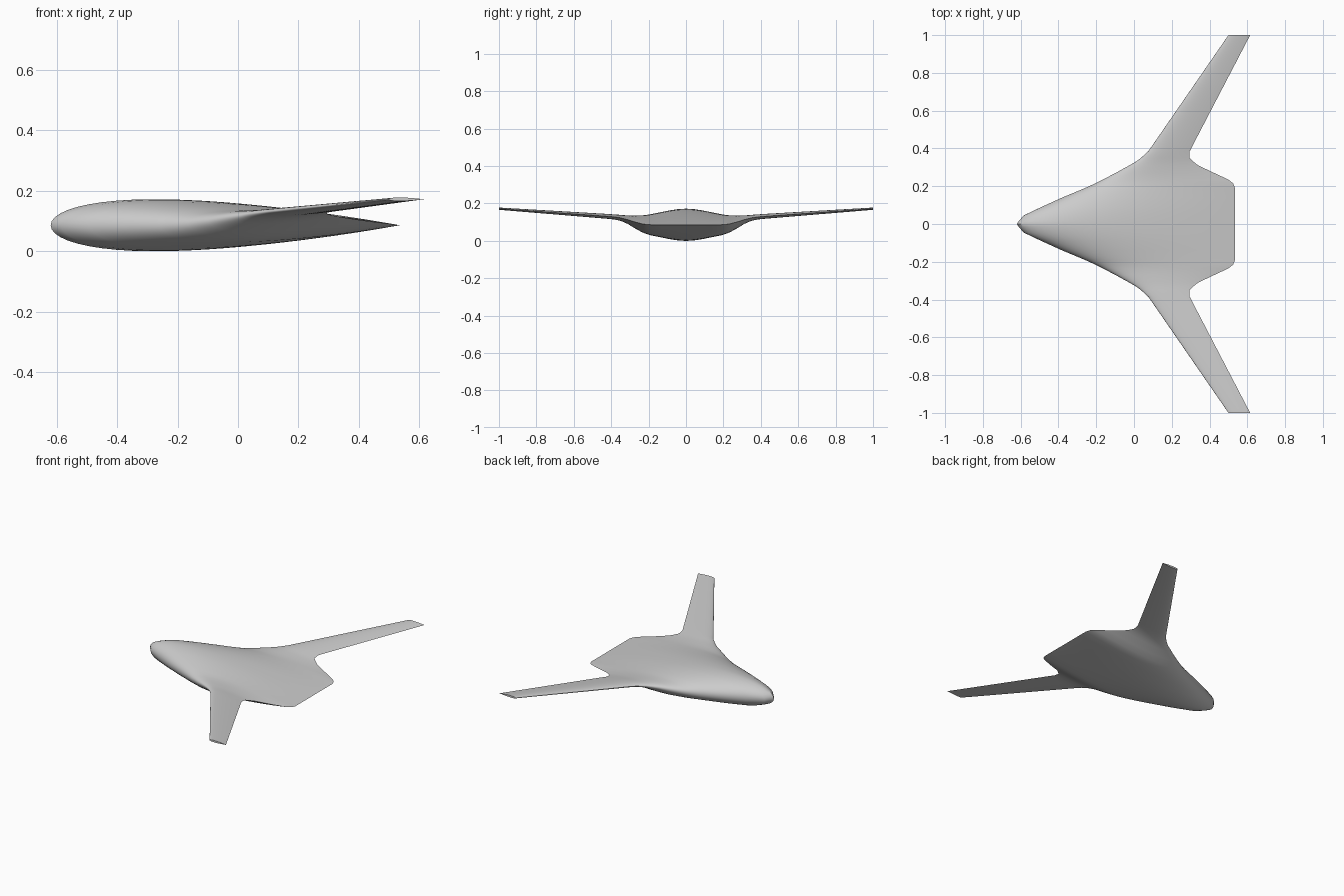
import bpy, bmesh, math

if "Cube" in bpy.data.objects:
    bpy.data.objects.remove(bpy.data.objects["Cube"])

# One plain grey skin
skin = bpy.data.materials.new("plain grey")
grey = (0.6, 0.6, 0.6, 1)
skin.use_nodes = True
skin.diffuse_color = grey
skin.node_tree.nodes["Principled BSDF"].inputs["Base Color"].default_value = grey

# Half-span stations: span y, leading edge x, trailing edge x, centre z, thickness
STATIONS = [
    (0, -.62, .535, .089, .172),
    (.015, -.61, .535, .089, .171),
    (.045, -.585, .535, .089, .167),
    (.09, -.49, .535, .089, .153),
    (.14, -.38, .535, .089, .132),
    (.19, -.26, .535, .089, .112),
    (.215, -.205, .525, .091, .1),
    (.235, -.165, .5, .094, .09),
    (.27, -.098, .425, .103, .07),
    (.31, -.025, .34, .116, .047),
    (.33, .01, .315, .121, .038),
    (.35, .037, .295, .126, .032),
    (.385, .075, .295, .131, .027),
    (.42, .1, .313, .134, .026),
    (1, .5, .615, .175, .012),
]
CHORD_STEPS = 28


def half_thickness(u):
    """Symmetric airfoil with a closed trailing edge, peak value 0.5."""
    return 5 * (.2969 * math.sqrt(u) - .126 * u - .3516 * u**2
                + .2843 * u**3 - .1036 * u**4)


def section(bm, y, lead, trail, z, thick):
    """Closed loop: upper surface nose to tail, then lower surface back."""
    loop = []
    for i in range(2 * CHORD_STEPS):
        u = (1 - math.cos(math.pi * i / CHORD_STEPS)) / 2
        side = 1 if i <= CHORD_STEPS else -1
        offset = side * max(half_thickness(u), 0) * thick
        loop.append(bm.verts.new((lead + u * (trail - lead), y, z + offset)))
    return loop


# Blended body and wings: loft from the right tip to the left tip
bm = bmesh.new()
mirrored = [(-s[0], *s[1:]) for s in reversed(STATIONS[1:])]
loops = [section(bm, *s) for s in mirrored + STATIONS]
for a, b in zip(loops, loops[1:]):
    for i in range(len(a)):
        j = (i + 1) % len(a)
        bm.faces.new((a[i], a[j], b[j], b[i]))

# Flat wing tips
bm.faces.new(loops[0])
bm.faces.new(loops[-1])
bmesh.ops.recalc_face_normals(bm, faces=bm.faces)

# Stand on the ground
low = min(v.co.z for v in bm.verts)
bmesh.ops.translate(bm, verts=bm.verts, vec=(0, 0, -low))

mesh = bpy.data.meshes.new("blended_wing_body")
bm.to_mesh(mesh)
bm.free()
mesh.materials.append(skin)
body = bpy.data.objects.new("blended_wing_body", mesh)
bpy.context.collection.objects.link(body)
bpy.context.view_layer.objects.active = body
body.select_set(True)
bpy.ops.object.shade_smooth_by_angle(angle=math.radians(40))
